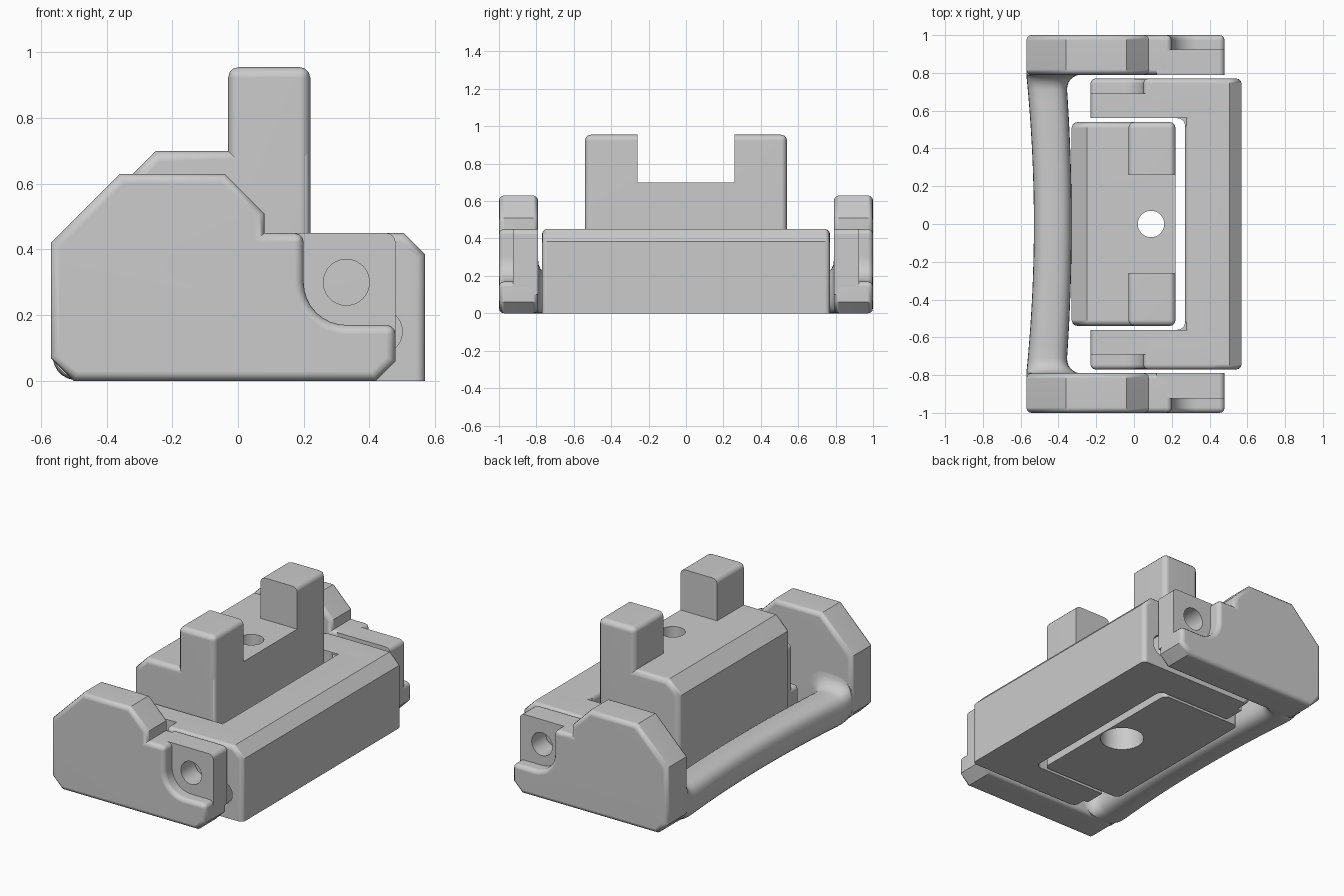
import bpy, bmesh, math
from mathutils import Matrix, Vector

default = bpy.data.objects.get("Cube")
if default:
    bpy.data.objects.remove(default)

GREY = (0.6, 0.6, 0.6, 1)
plastic = bpy.data.materials.new("grey_plastic")
plastic.use_nodes = True
plastic.diffuse_color = GREY
plastic.node_tree.nodes["Principled BSDF"].inputs["Base Color"].default_value = GREY
parts = []


def finish(name, bm):
    mesh = bpy.data.meshes.new(name)
    bm.to_mesh(mesh)
    bm.free()
    mesh.materials.append(plastic)
    obj = bpy.data.objects.new(name, mesh)
    bpy.context.collection.objects.link(obj)
    parts.append(obj)
    return obj


def at_base(e):
    return all(v.co.z < 0.001 for v in e.verts)


def prism(name, profile, a, b, axis="y", width=0.0, keep=lambda e: True):
    """Extrude a flat profile along an axis and round its sharp outer edges."""
    bm = bmesh.new()
    place = (lambda p, d: (p[0], d, p[1])) if axis == "y" else (lambda p, d: (p[0], p[1], d))
    rings = [[bm.verts.new(place(p, d)) for p in profile] for d in (a, b)]
    for ring in rings:
        bm.faces.new(ring)
    n = len(profile)
    for i in range(n):
        j = (i + 1) % n
        bm.faces.new((rings[0][i], rings[0][j], rings[1][j], rings[1][i]))
    bmesh.ops.recalc_face_normals(bm, faces=bm.faces)
    if width:
        edges = [e for e in bm.edges
                 if e.calc_face_angle() > math.radians(50) and e.is_convex and keep(e)]
        bmesh.ops.bevel(bm, geom=edges, offset=width, segments=3, profile=0.5,
                        affect="EDGES", clamp_overlap=True)
    return finish(name, bm)


def drill(obj, centre, radius, depth, axis="y"):
    """Cut a round hole and discard the cutter."""
    bm = bmesh.new()
    turn = Matrix.Rotation(math.pi / 2, 4, "X") if axis == "y" else Matrix()
    bmesh.ops.create_cone(bm, cap_ends=True, segments=40, radius1=radius, radius2=radius,
                          depth=depth, matrix=Matrix.Translation(Vector(centre)) @ turn)
    cutter = finish("hole_cutter", bm)
    parts.remove(cutter)
    cutter.hide_render = True
    mod = obj.modifiers.new("hole", "BOOLEAN")
    mod.operation = "DIFFERENCE"
    mod.solver = "EXACT"
    mod.object = cutter
    bpy.context.view_layer.objects.active = obj
    bpy.ops.object.modifier_apply(modifier=mod.name)
    bpy.data.objects.remove(cutter)


def arc(cx, cy, r, start, end, steps=8):
    angles = [math.radians(start + (end - start) * i / steps) for i in range(steps + 1)]
    return [(cx + r * math.cos(t), cy + r * math.sin(t)) for t in angles]


# Profiles shared by both sides
TOP = 0.45
plate = ([(-0.57, 0.07), (-0.5, 0), (0.42, 0), (0.48, 0.06), (0.48, 0.17)]
         + arc(0.33, 0.3, 0.13, 270, 180)
         + [(0.2, TOP), (0.08, TOP), (0.08, 0.51), (-0.04, 0.63), (-0.36, 0.63), (-0.57, 0.42)])
plate_tab = [(0.12, 0.1), (0.48, 0.1)] + arc(0.45, 0.42, 0.03, 0, 90, 4) + [(0.12, TOP)]
arm = ([(0.45, 0), (-0.2, 0), (-0.23, 0.03), (-0.23, 0.17)]
       + arc(-0.08, 0.3, 0.13, 270, 360) + [(0.05, TOP), (0.45, TOP)])
arm_tab = [(0.3, 0), (-0.23, 0)] + arc(-0.2, 0.42, 0.03, 180, 90, 4) + [(0.3, TOP)]

for side, s in (("left_back", 1), ("right_front", -1)):
    # Handle end plate with its thinner pivot tab
    prism(side + "_end_plate", plate, s * 0.79, s, width=0.028)
    tab = prism(side + "_plate_tab", plate_tab, s * 0.79, s * 0.925)
    drill(tab, (0.33, s * 0.86, 0.3), 0.07, 0.4)

    # Frame arm with its thinner pivot tab
    prism(side + "_arm", arm, s * 0.56, s * 0.77, width=0.025,
          keep=lambda e: not at_base(e))
    tab = prism(side + "_arm_tab", arm_tab, s * 0.56, s * 0.69)
    drill(tab, (-0.08, s * 0.63, 0.3), 0.07, 0.4)

    # Rounded inside corner between arm and frame bar
    corner = [(0.29, 0.58), (0.23, 0.58)] + arc(0.23, 0.52, 0.04, 90, 0) + [(0.29, 0.52)]
    prism(side + "_corner_fillet", [(x, s * y) for x, y in corner], 0, TOP - 0.01, axis="z")

    # Upright post on the centre block, with sharp inner edges
    post = [(-0.03, 0.4), (0.22, 0.4), (0.22, 0.955), (-0.03, 0.955)]
    prism(side + "_post", post, s * 0.26, s * 0.54, width=0.032,
          keep=lambda e: not all(abs(v.co.y) < 0.3 for v in e.verts))

# Long frame bar with a chamfered outer top edge and a pin hole in each end
bar = [(0.27, 0), (0.57, 0), (0.57, 0.385), (0.505, TOP), (0.27, TOP)]
frame = prism("frame_bar", bar, -0.77, 0.77, width=0.028, keep=lambda e: not at_base(e))
for s in (1, -1):
    drill(frame, (0.43, s * 0.77, 0.15), 0.07, 0.5)

# Centre block with a stepped screw hole
block = [(-0.33, 0), (0.22, 0), (0.22, 0.7), (-0.25, 0.7), (-0.33, 0.62)]
centre = prism("centre_block", block, -0.54, 0.54, width=0.032,
               keep=lambda e: not at_base(e) and e.verts[0].co.y * e.verts[1].co.y > 0)
drill(centre, (0.09, 0, 0.4), 0.07, 1.2, axis="z")
drill(centre, (0.09, 0, 0.1), 0.125, 0.6, axis="z")

# Bowed grip bar, flaring into the end plates
bm = bmesh.new()
END, FLARE, STEPS, SIDES = 0.79, 0.08, 24, 28
inner = END - FLARE
stations = [inner * (2 * i / STEPS - 1) for i in range(STEPS + 1)]
flare_in = [inner + FLARE * math.sin(math.pi / 2 * i / 6) for i in range(1, 7)] + [0.84]
stations = [-y for y in reversed(flare_in)] + stations + flare_in


def soft(t):
    return 0.5 + 0.5 * math.copysign(abs(t) ** 0.7, t)


rings = []
for y in stations:
    bow = 1 - min(abs(y) / END, 1) ** 2
    t = min(max((abs(y) - inner) / FLARE, 0), 1)
    grow = FLARE * (1 - math.sqrt(1 - t * t))
    left, right, height = -0.57 + 0.04 * bow, -0.36 + 0.03 * bow + grow, 0.2 + grow
    ring = []
    for k in range(SIDES):
        a = 2 * math.pi * k / SIDES
        ring.append(bm.verts.new((left + (right - left) * soft(math.cos(a)), y,
                                  height * soft(math.sin(a)))))
    rings.append(ring)
for r0, r1 in zip(rings, rings[1:]):
    for k in range(SIDES):
        m = (k + 1) % SIDES
        bm.faces.new((r0[k], r0[m], r1[m], r1[k]))
bm.faces.new(rings[0])
bm.faces.new(rings[-1])
bmesh.ops.recalc_face_normals(bm, faces=bm.faces)
finish("grip_bar", bm)

# Smooth rounded edges while keeping flat faces flat
bpy.ops.object.select_all(action="DESELECT")
for obj in parts:
    obj.select_set(True)
bpy.context.view_layer.objects.active = parts[0]
bpy.ops.object.shade_smooth_by_angle(angle=math.radians(35))
for obj in parts:
    if obj.name != "grip_bar":
        obj.modifiers.new("flat_normals", "WEIGHTED_NORMAL").keep_sharp = True
